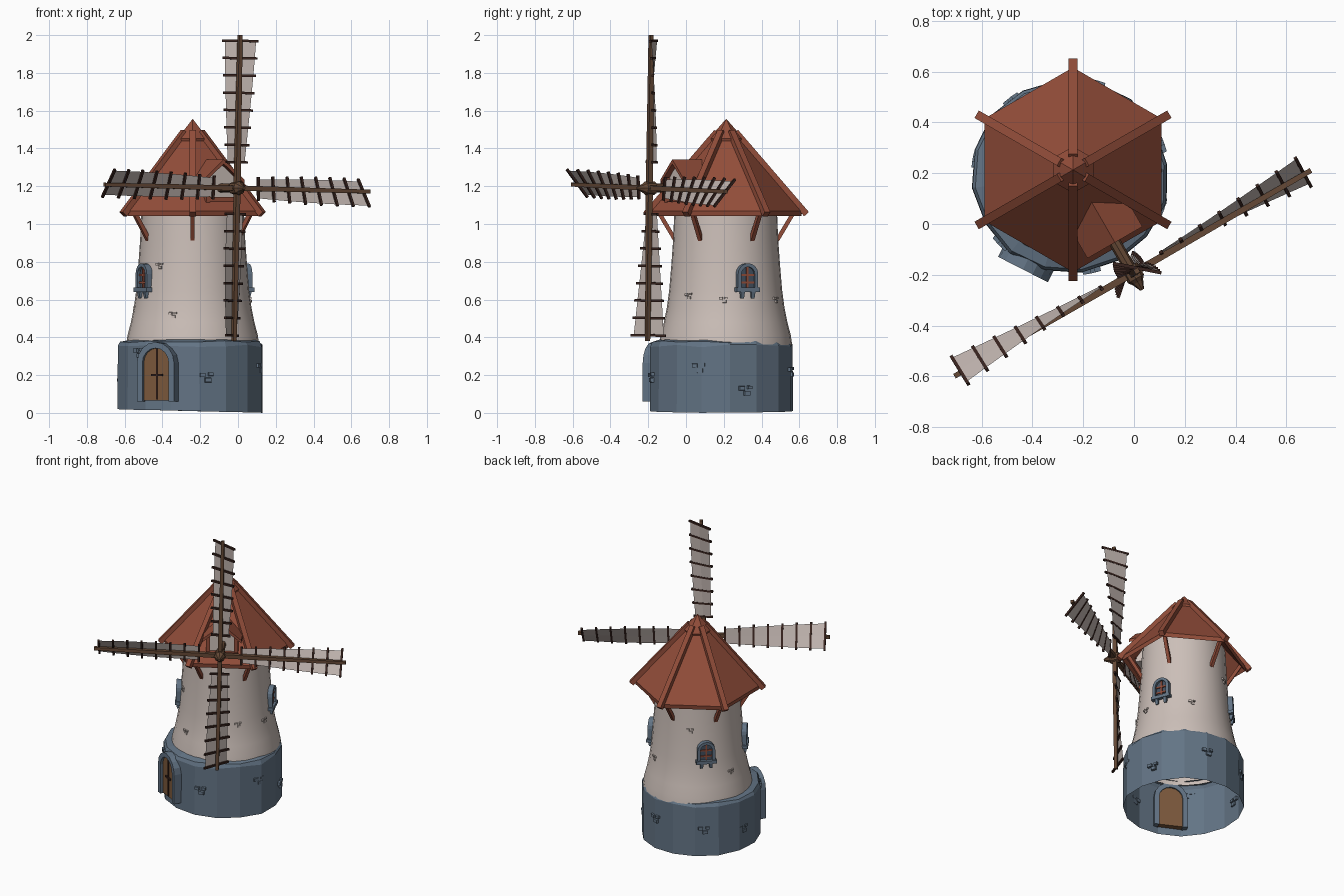
import bpy, bmesh, math, random
from mathutils import Vector, Matrix

if "Cube" in bpy.data.objects:
    bpy.data.objects.remove(bpy.data.objects["Cube"])

random.seed(4)
def material(name, rgb):
    m = bpy.data.materials.new(name)
    m.diffuse_color = (*rgb, 1)
    m.use_nodes = True
    m.node_tree.nodes["Principled BSDF"].inputs["Base Color"].default_value = m.diffuse_color
    return m

PLASTER = material("plaster", (.60, .52, .48))
CLOTH = material("sail_cloth", (.53, .46, .43))
SLATE = material("slate_stone", (.125, .175, .235))
RED = material("red_roof", (.29, .075, .042))
WOOD = material("spar_wood", (.13, .066, .036))
DARK = material("dark_wood", (.04, .017, .013))
DOOR = material("door_wood", (.20, .10, .045))
PANE = material("window_pane", (.055, .08, .115))

def radial(deg, c=(-.24, .213)):
    """Frame on a vertical axis: local x outward, y sideways, z up."""
    return Matrix.Translation((c[0], c[1], 0)) @ Matrix.Rotation(math.radians(deg), 4, 'Z')

TOWER, BASE = (-.24, .21), (-.25, .188)

def finish(name, bm, mat, smooth=False):
    bmesh.ops.recalc_face_normals(bm, faces=bm.faces)
    for f in bm.faces:
        f.smooth = smooth
    me = bpy.data.meshes.new(name)
    bm.to_mesh(me)
    bm.free()
    me.materials.append(mat)
    ob = bpy.data.objects.new(name, me)
    bpy.context.collection.objects.link(ob)
    return ob

def loft(bm, loops, closed=True, cap=False):
    rows = [[bm.verts.new(p) for p in lp] for lp in loops]
    n = len(rows[0])
    for a, b in zip(rows, rows[1:]):
        for i in range(n if closed else n - 1):
            j = (i + 1) % n
            bm.faces.new((a[i], a[j], b[j], b[i]))
    if cap:
        bm.faces.new(rows[0])
        bm.faces.new(rows[-1])

def ring(r, z, n, c, rot=0):
    return [Vector((c[0] + r * math.cos(rot + 2 * math.pi * i / n),
                    c[1] + r * math.sin(rot + 2 * math.pi * i / n), z)) for i in range(n)]

def beam(bm, M, p, q, w, h, up=(0, 0, 1), taper=1.0):
    """Box beam from p to q, w wide and h high."""
    p, q = Vector(p), Vector(q)
    d = (q - p).normalized()
    s = d.cross(Vector(up)).normalized()
    u = s.cross(d)
    sq = [(-1, -1), (1, -1), (1, 1), (-1, 1)]
    loft(bm, [[M @ (e + s * a * w / 2 * k + u * b * h / 2 * k) for a, b in sq]
              for e, k in ((p, 1), (q, taper))], cap=True)

def rod(bm, M, stations, n=8):
    """Round rod along local x, stations are (x, radius)."""
    loft(bm, [[M @ Vector((x, r * math.cos(2 * math.pi * i / n), r * math.sin(2 * math.pi * i / n)))
               for i in range(n)] for x, r in stations], cap=True)

def arch(w, z0, z1, n=8):
    r = w / 2
    return [(-r, z0)] + [(-r * math.cos(math.pi * i / n), z1 - r + r * math.sin(math.pi * i / n))
                         for i in range(n + 1)] + [(r, z0)]

def arch_plate(bm, M, w, z0, z1, x0, x1):
    pts = arch(w, z0, z1)
    loft(bm, [[M @ Vector((x, y, z)) for y, z in pts] for x in (x0, x1)], cap=True)

def arch_frame(bm, M, w, z0, z1, t, x0, x1):
    o, i = arch(w, z0, z1), arch(w - 2 * t, z0, z1 - t)
    sections = [[M @ Vector((x0, *a)), M @ Vector((x1, *a)), M @ Vector((x1, *b)), M @ Vector((x0, *b))]
                for a, b in zip(o, i)]
    loft(bm, sections, cap=True)

# stone base: open faceted drum with an uneven sloping rim
N = 16
bm = bmesh.new()
rr = [.388 + random.uniform(-.008, .006) for _ in range(N)]
def drum(k, z, jit):
    out = []
    for i in range(N):
        a = 2 * math.pi * (i + .3) / N
        out.append(Vector((BASE[0] + rr[i] * k * math.cos(a), BASE[1] + rr[i] * k * math.sin(a),
                           z - .009 * math.cos(a) * (z < .1) + random.uniform(-jit, jit))))
    return out
loft(bm, [drum(1, .010, .001), drum(.995, .355, .008), drum(.965, .378, .008), drum(.84, .388, .004)])
finish("stone_base", bm, SLATE)

# plaster tower with flared foot
bm = bmesh.new()
prof = [(.352, .36), (.345, .41), (.327, .48), (.311, .56), (.299, .65), (.288, .78), (.278, .92), (.273, 1.04), (.268, 1.13)]
loft(bm, [ring(r, z, 32, TOWER) for r, z in prof])
finish("tower_wall", bm, PLASTER, True)
def wall_r(z):
    for (r0, z0), (r1, z1) in zip(prof, prof[1:]):
        if z <= z1:
            return r0 + (r1 - r0) * (z - z0) / (z1 - z0)

# hexagonal roof with fascia and underside
C = (-.24, .213)
H = math.radians(30)
bm = bmesh.new()
loft(bm, [ring(.03, 1.505, 6, C, H), ring(.403, 1.07, 6, C, H), ring(.398, 1.042, 6, C, H), ring(.27, 1.185, 6, C, H)])
finish("roof", bm, RED)
bm = bmesh.new()
loft(bm, [ring(.001, 1.556, 6, C, H), ring(.092, 1.452, 6, C, H), ring(.085, 1.435, 6, C, H)], cap=True)
finish("roof_cap", bm, RED)
ribs, struts = bmesh.new(), bmesh.new()
for k in range(6):
    M = radial(30 + 60 * k, C)
    beam(ribs, M, (.05, 0, 1.487), (.425, 0, 1.052), .034, .034)
    beam(struts, M, (.27, 0, .915), (.365, 0, 1.075), .022, .022)
    beam(struts, M, (.275, 0, .945), (.275, 0, .90), .022, .018)
finish("roof_ribs", ribs, RED)
finish("roof_struts", struts, RED)

# dormer facing the sails
D = radial(-60, C)
bm = bmesh.new()
section = [(-.125, 1.235), (0, 1.342), (.125, 1.235), (.125, 1.215), (0, 1.318), (-.125, 1.215)]
loft(bm, [[D @ Vector((x, y, z)) for y, z in section] for x in (.14, .33)], cap=True)
for s in (-1, 1):
    beam(bm, D, (.305, .09 * s, 1.10), (.305, .09 * s, 1.245), .024, .024, (1, 0, 0))
beam(bm, D, (.305, -.10, 1.13), (.305, .10, 1.13), .03, .024)
finish("dormer_roof", bm, RED)
bm = bmesh.new()
gable = [(-.09, 1.08), (.09, 1.08), (.09, 1.24), (0, 1.325), (-.09, 1.24)]
loft(bm, [[D @ Vector((x, y, z)) for y, z in gable] for x in (.19, .298)], cap=True)
finish("dormer_wall", bm, PLASTER)

# sail shaft and hub
HZ = 1.19
S = D @ Matrix.Translation((0, 0, HZ))
bm = bmesh.new()
rod(bm, S, [(.27, .024), (.44, .024), (.44, .036), (.495, .036), (.51, .024), (.545, .008)])
finish("sail_shaft", bm, WOOD)

# four twisted sails
spars, slats, cloth = bmesh.new(), bmesh.new(), bmesh.new()
X = Vector((1, 0, 0))
for k in range(4):
    t = math.radians(90 * k + 1.3)
    arm, side = Vector((0, math.sin(t), math.cos(t))), Vector((0, math.cos(t), -math.sin(t)))
    hub = Vector((.47, 0, 0))
    beam(spars, S, hub, hub + arm * .81, .028, .028, X, .72)
    edges = []
    for i in range(8):
        f = i / 7
        pitch = math.radians(4 + 37 * f)
        w = side * math.cos(pitch) + X * math.sin(pitch)
        nrm = X * math.cos(pitch) - side * math.sin(pitch)
        c = hub + arm * (.137 + .643 * f) - nrm * .012
        half = .050 + .034 * f
        edges.append([S @ (c - nrm * .005 + w * half * a) for a in (-1, 0, 1)])
        beam(slats, S, c - w * (half + .013), c + w * (half + .013), .013, .013, nrm)
    loft(cloth, edges, closed=False)
finish("sail_spars", spars, WOOD)
finish("sail_slats", slats, DARK)
finish("sail_cloth", cloth, CLOTH)

# arched door
M = radial(-117, BASE)
bm = bmesh.new()
arch_frame(bm, M, .22, .06, .375, .032, .33, .412)
finish("door_frame", bm, SLATE)
bm = bmesh.new()
arch_plate(bm, M, .165, .065, .348, .34, .394)
finish("door", bm, DOOR)
bm = bmesh.new()
beam(bm, M, (.396, 0, .07), (.396, 0, .345), .006, .006, X)
beam(bm, M, (.398, -.03, .20), (.398, .035, .20), .01, .012)
finish("door_fittings", bm, DARK)

# three arched windows with sills and brackets
fr, pane, bars = bmesh.new(), bmesh.new(), bmesh.new()
for deg in (-149, 22, 135):
    M = radial(deg, TOWER)
    arch_frame(fr, M, .115, .655, .792, .019, .27, .318)
    beam(fr, M, (.30, -.066, .652), (.30, .066, .652), .05, .022)
    for s in (-1, 1):
        beam(fr, M, (.308, .03 * s, .645), (.302, .03 * s, .608), .022, .026, X, .8)
    arch_plate(pane, M, .085, .655, .78, .27, .302)
    beam(bars, M, (.304, 0, .66), (.304, 0, .775), .010, .010, X)
    for z in (.69, .73):
        beam(bars, M, (.304, -.04, z), (.304, .04, z), .010, .010)
finish("window_frames", fr, SLATE)
finish("window_panes", pane, PANE)
finish("window_bars", bars, RED)

# loose stones standing out of base and wall
def stones(name, mat, spots, c, size, radius):
    bm = bmesh.new()
    for deg, z in spots:
        for da, dz, k in ((-.55, .35, 1), (.5, .5, .8), (.15, -.55, 1.1)):
            r = radius(z)
            M = radial(deg + math.degrees(da * size / r), c)
            zz = z + dz * size * .7
            beam(bm, M, (r - .012, 0, zz), (r + .007, 0, zz), size * k * .8, size * k * .55, taper=.85)
    finish(name, bm, mat)
stones("base_stones", SLATE, [(-77, .19), (-18, .24), (-136, .32), (170, .16), (128, .2), (75, .22), (20, .12)],
       BASE, .042, lambda z: .384)
stones("wall_stones", PLASTER, [(-127, .78), (-109, .52), (-2, .60), (115, .86), (168, .55), (60, .6), (-40, .62)],
       TOWER, .026, wall_r)
